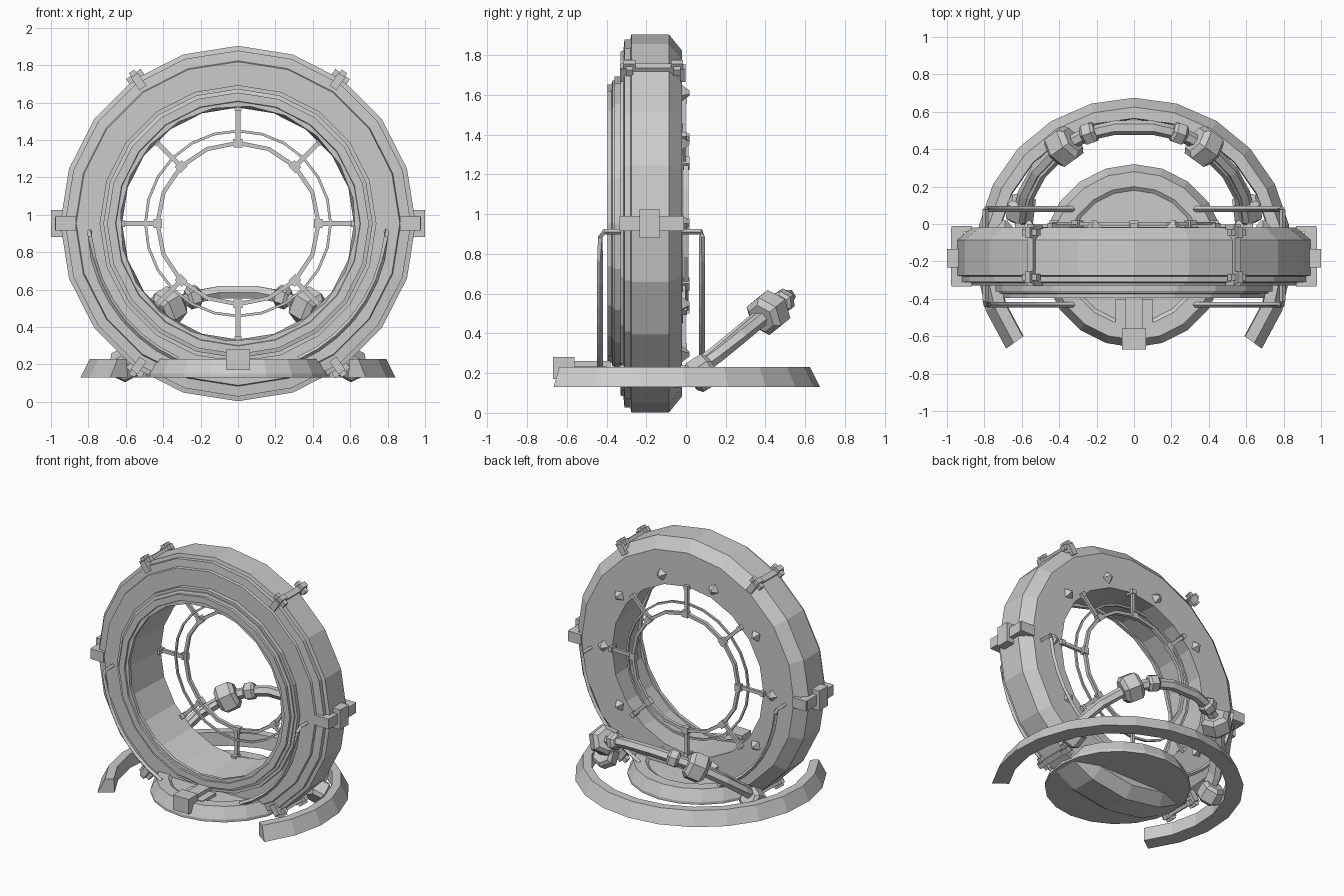
import bpy, bmesh
from math import sin, cos, pi, radians
from mathutils import Vector, Matrix

if "Cube" in bpy.data.objects:
    bpy.data.objects.remove(bpy.data.objects["Cube"])

GREY = (0.6, 0.6, 0.6, 1)
metal = bpy.data.materials.new("plain_grey")
metal.use_nodes = True
metal.diffuse_color = GREY
metal.node_tree.nodes["Principled BSDF"].inputs["Base Color"].default_value = GREY

HUB = Vector((0, 0, 0.953))      # centre of the upright ring
BASE = Vector((0, -0.17, 0))     # centre of the floor parts


def finish(name, bm):
    bmesh.ops.recalc_face_normals(bm, faces=bm.faces)
    mesh = bpy.data.meshes.new(name)
    bm.to_mesh(mesh)
    bm.free()
    mesh.materials.append(metal)
    obj = bpy.data.objects.new(name, mesh)
    bpy.context.collection.objects.link(obj)
    return obj


def upright(r, a, y):
    return HUB + Vector((r * sin(a), y, r * cos(a)))


def flat(r, a, z):
    return BASE + Vector((r * cos(a), r * sin(a), z))


def revolve(name, profile, place, steps, start=0, end=2 * pi):
    """Sweep a closed (radius, offset) profile round an axis."""
    bm = bmesh.new()
    full = abs(end - start - 2 * pi) < 1e-6
    count = steps if full else steps + 1
    rows = [[bm.verts.new(place(r, start + (end - start) * i / steps, h)) for r, h in profile]
            for i in range(count)]
    n = len(profile)
    for i in range(steps):
        a, b = rows[i], rows[(i + 1) % count]
        for j in range(n):
            k = (j + 1) % n
            bm.faces.new((a[j], a[k], b[k], b[j]))
    if not full:
        bm.faces.new(rows[0])
        bm.faces.new(rows[-1])
    return finish(name, bm)


def band(r0, r1, y0, y1):
    return [(r0, y0), (r1, y0), (r1, y1), (r0, y1)]


def blocks(name, items):
    """Boxes given as (matrix, centre, size), joined into one part."""
    bm = bmesh.new()
    for m, c, s in items:
        bmesh.ops.create_cube(bm, size=1, matrix=m @ Matrix.Translation(c) @ Matrix.Diagonal((*s, 1)))
    return finish(name, bm)


def tube(name, pts, radius, sides=6):
    """Low-poly tube along a list of points."""
    bm = bmesh.new()
    rows = []
    for i, p in enumerate(pts):
        t = (pts[min(i + 1, len(pts) - 1)] - pts[max(i - 1, 0)]).normalized()
        q = t.to_track_quat('Z', 'Y')
        rows.append([bm.verts.new(p + q @ Vector((radius * cos(2 * pi * k / sides),
                                                 radius * sin(2 * pi * k / sides), 0)))
                     for k in range(sides)])
    for a, b in zip(rows, rows[1:]):
        for k in range(sides):
            m = (k + 1) % sides
            bm.faces.new((a[k], a[m], b[m], b[k]))
    bm.faces.new(rows[0])
    bm.faces.new(rows[-1])
    return finish(name, bm)


def collar(name, p, direction, radius, length):
    """Faceted collar with bevelled ends."""
    q = direction.to_track_quat('Z', 'Y').to_matrix().to_4x4()
    bm = bmesh.new()
    bmesh.ops.create_cone(bm, cap_ends=True, segments=6, radius1=radius, radius2=radius,
                          depth=length, matrix=Matrix.Translation(p) @ q)
    caps = [e for e in bm.edges if any(len(f.verts) == 6 for f in e.link_faces)]
    bmesh.ops.bevel(bm, geom=caps, offset=radius * 0.25, segments=1, affect='EDGES')
    return finish(name, bm)


def radial(deg):
    """Local z points outward from the hub at this angle from the top."""
    return Matrix.Translation(HUB) @ Matrix.Rotation(radians(deg), 4, 'Y')


# Upright ring: stepped front, bevelled back, slightly tapered bore
revolve("main_ring", [(0.62, -0.02), (0.87, -0.02), (0.95, -0.085), (0.95, -0.275), (0.925, -0.28),
                      (0.925, -0.31), (0.87, -0.315), (0.865, -0.33), (0.72, -0.33), (0.72, -0.37),
                      (0.70, -0.375), (0.70, -0.395), (0.655, -0.395), (0.645, -0.36)], upright, 20)
revolve("front_trim_ring", band(0.715, 0.74, -0.36, -0.32), upright, 20)
revolve("bore_trim_ring", band(0.63, 0.67, -0.385, -0.36), upright, 20, 0.1, 0.1 + 2 * pi)

# Light inner rings held by eight spokes
revolve("inner_ring", band(0.42, 0.442, -0.012, 0.012), upright, 16)
revolve("outer_wire_ring", band(0.488, 0.502, -0.03, -0.015), upright, 24)
spokes = []
for i in range(8):
    m = radial(45 * i)
    spokes += [(m, (0, -0.012, 0.53), (0.025, 0.02, 0.2)),
               (m, (0, 0, 0.43), (0.05, 0.035, 0.045)),
               (m, (0, -0.025, 0.62), (0.035, 0.06, 0.03))]
blocks("spokes", spokes)

# Pyramid studs on the back
bm = bmesh.new()
for i in range(10):
    a = radians(18 + 36 * i)
    bmesh.ops.create_cone(bm, cap_ends=True, segments=4, radius1=0.048, radius2=0.012, depth=0.045,
                          matrix=Matrix.Translation(upright(0.69, a, -0.004)) @ Matrix.Rotation(a, 4, 'Y')
                          @ Matrix.Rotation(-pi / 2, 4, 'X'))
finish("back_studs", bm)

# Cross-shaped clamps on the rim
for side, word in ((1, "left"), (-1, "right")):
    m = radial(90 * side)
    blocks(word + "_side_clamp", [(m, (0, -0.183, 0.95), (0.145, 0.1, 0.1)),
                                  (m, (0, -0.175, 0.945), (0.075, 0.3, 0.065)),
                                  (m, (0, -0.025, 0.92), (0.075, 0.03, 0.11)),
                                  (m, (0, -0.32, 0.92), (0.075, 0.03, 0.11))])
    for deg, level in ((35, "upper"), (145, "lower")):
        m = radial(deg * side)
        items = [(m, (0, -0.17, 0.953), (0.04, 0.31, 0.03))]
        for y in (-0.285, -0.045):
            items += [(m, (0, y, 0.958), (0.095, 0.035, 0.035)),
                      (m, (0, y, 0.955), (0.035, 0.06, 0.075))]
        for y in (-0.32, -0.015):
            items.append((m, (0, y, 0.925), (0.045, 0.025, 0.08)))
        blocks(f"{word}_{level}_clamp", items)

    # Thin pipes that follow the ring down to the base, hooked in at the top
    for y, inner, place in ((-0.432, -0.32, "front"), (0.08, -0.03, "back")):
        path = [upright(0.795, radians(93) * side, inner), upright(0.795, radians(93) * side, y * 0.95)]
        path += [upright(0.795, radians(95 + 61 * k / 7) * side, y) for k in range(8)]
        tube(f"{word}_{place}_pipe", path, 0.015, 4)

# Floor parts: tapered disc and open arc
revolve("base_disc", [(0.0001, 0.13), (0.49, 0.13), (0.49, 0.15), (0.45, 0.23), (0.37, 0.23),
                      (0.35, 0.215), (0.0001, 0.215)], flat, 20, pi / 2, 2.5 * pi)
revolve("floor_arc", [(0.73, 0.13), (0.845, 0.13), (0.795, 0.23), (0.735, 0.23)], flat, 16,
        radians(-36), radians(216))
eye = Matrix.Identity(4)
blocks("front_tab", [(eye, (0, -0.615, 0.225), (0.13, 0.11, 0.11)),
                     (eye, (0, -0.48, 0.235), (0.09, 0.2, 0.05)),
                     (eye, (0, -0.48, 0.22), (0.2, 0.16, 0.03))])

# Tilted handle behind the ring, with collars
half = [Vector(p) for p in ((0.61, 0.04, 0.2), (0.585, 0.16, 0.29), (0.52, 0.28, 0.39),
                            (0.39, 0.41, 0.5), (0.24, 0.485, 0.56), (0.1, 0.515, 0.585))]
flip = lambda v: Vector((-v.x, v.y, v.z))
tube("handle_bar", half + [flip(p) for p in reversed(half)], 0.038, 6)
for word, f in (("left", lambda v: v), ("right", flip)):
    collar(word + "_foot_collar", f(Vector((0.605, 0.08, 0.2))), f(Vector((-0.05, 0.4, 0.25))), 0.085, 0.13)
    collar(word + "_large_collar", f(Vector((0.375, 0.415, 0.505))), f(half[4] - half[2]), 0.105, 0.14)
    collar(word + "_small_collar", f(half[4]), f(half[5] - half[3]), 0.062, 0.08)
    tube(word + "_handle_rib", [f(p + Vector((-0.03, -0.02, 0.025))) for p in half[:4]], 0.02, 4)
